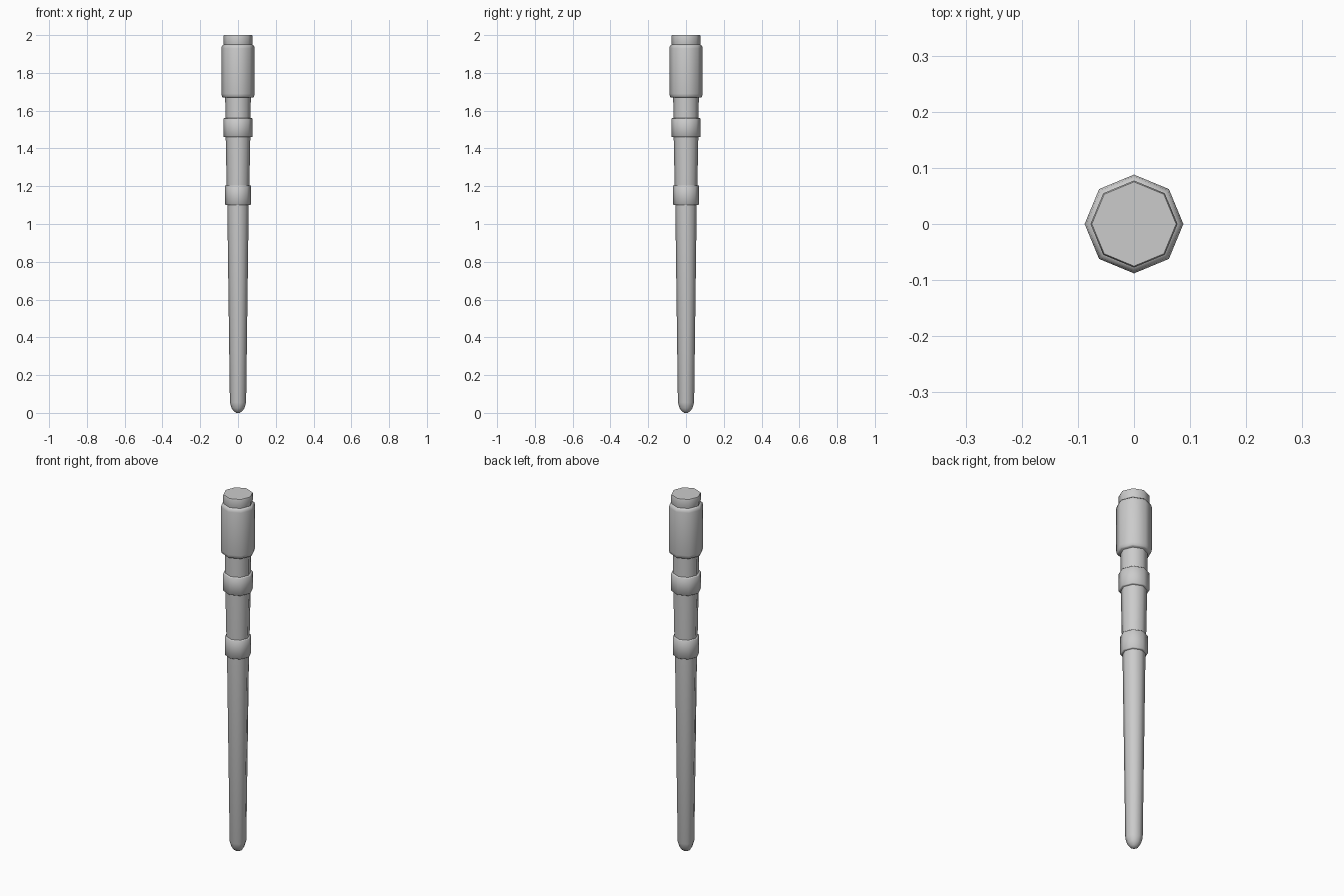
import bpy, math

cube = bpy.data.objects.get("Cube")
if cube:
    bpy.data.objects.remove(cube, do_unlink=True)

SIDES = 8

grey = bpy.data.materials.new("plain grey")
grey.use_nodes = True
colour = (0.6, 0.6, 0.6, 1)
grey.diffuse_color = colour
grey.node_tree.nodes["Principled BSDF"].inputs["Base Color"].default_value = colour


def lathe(name, profile):
    """Closed octagonal solid from (radius, height) points, bottom to top."""
    verts, faces = [], []
    for r, z in profile:
        for i in range(SIDES):
            a = math.tau * i / SIDES
            verts.append((r * math.cos(a), r * math.sin(a), z))
    for k in range(len(profile) - 1):
        for i in range(SIDES):
            j = (i + 1) % SIDES
            lo, hi = k * SIDES, (k + 1) * SIDES
            faces.append((lo + i, lo + j, hi + j, hi + i))
    faces.append(tuple(reversed(range(SIDES))))
    faces.append(tuple(range(len(verts) - SIDES, len(verts))))
    mesh = bpy.data.meshes.new(name)
    mesh.from_pydata(verts, [], faces)
    mesh.materials.append(grey)
    obj = bpy.data.objects.new(name, mesh)
    bpy.context.collection.objects.link(obj)
    bpy.ops.object.select_all(action="DESELECT")
    obj.select_set(True)
    bpy.context.view_layer.objects.active = obj
    bpy.ops.object.shade_smooth_by_angle(angle=math.radians(50))
    return obj


def band(name, r, bottom, top, bevel):
    """Collar with slightly chamfered rims."""
    return lathe(name, [(r - bevel, bottom), (r, bottom + bevel),
                        (r, top - bevel), (r - bevel, top)])


# Tapered shaft with a rounded tip
lathe("shaft", [(0.008, 0), (0.022, 0.008), (0.034, 0.025), (0.043, 0.055),
                (0.057, 1.12), (0.060, 1.2), (0.066, 1.5), (0.068, 1.69)])

# Raised rings
band("lower_ring", 0.068, 1.10, 1.205, 0.003)
band("upper_ring", 0.077, 1.46, 1.56, 0.003)

# Grip head and end cap
lathe("head", [(0.080, 1.67), (0.085, 1.675), (0.088, 1.69),
               (0.088, 1.93), (0.085, 1.943), (0.076, 1.95)])
lathe("end_cap", [(0.074, 1.94), (0.0765, 1.96), (0.0775, 1.993), (0.075, 2.0)])
